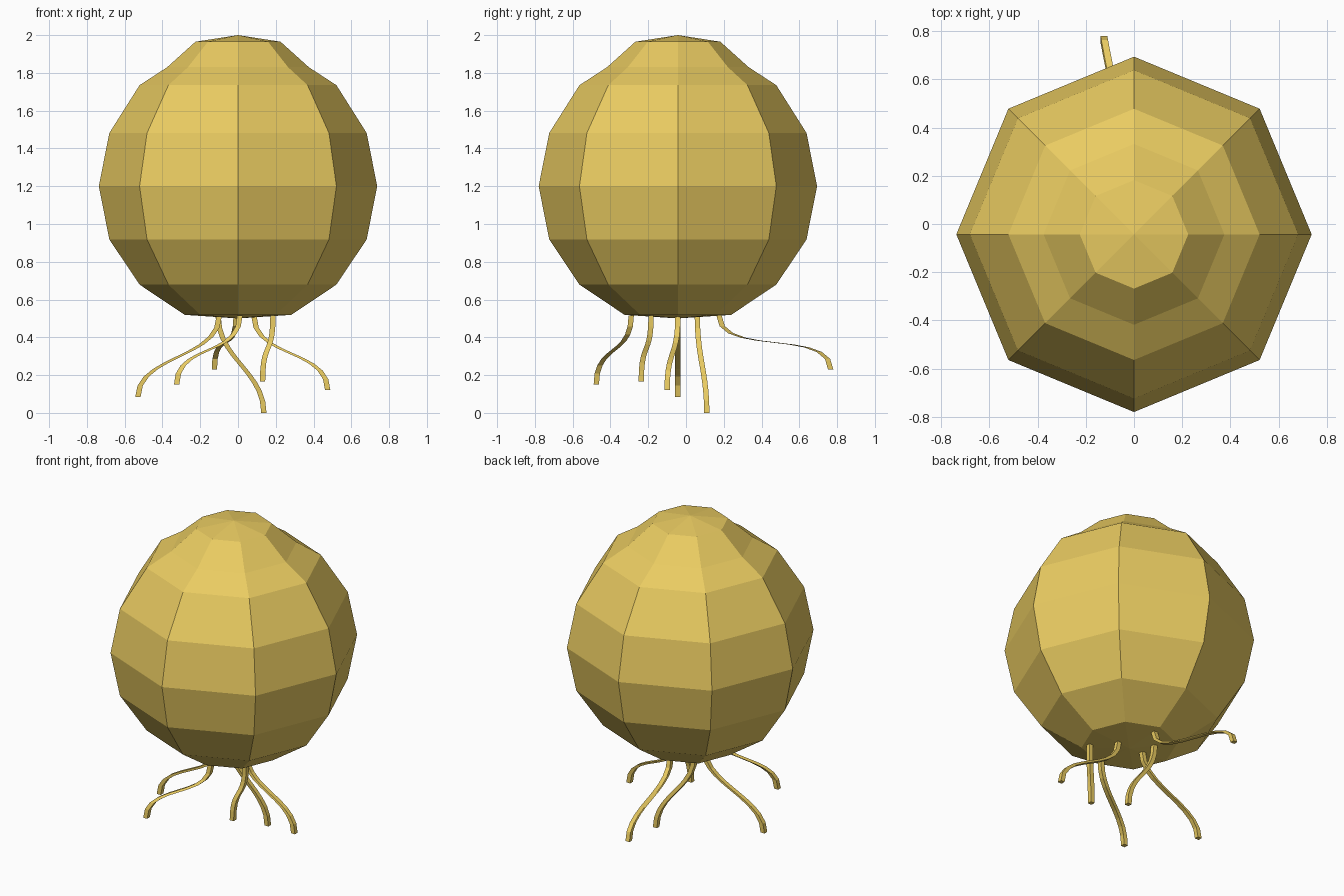
import bpy, bmesh, math
from mathutils import Vector

if "Cube" in bpy.data.objects:
    bpy.data.objects.remove(bpy.data.objects["Cube"])

gold = bpy.data.materials.new("gold")
gold.diffuse_color = (0.82, 0.60, 0.12, 1)
gold.use_nodes = True
gold.node_tree.nodes["Principled BSDF"].inputs["Base Color"].default_value = gold.diffuse_color

CENTER_Y = -0.043


def make_object(name, bm):
    bmesh.ops.recalc_face_normals(bm, faces=bm.faces)
    mesh = bpy.data.meshes.new(name)
    bm.to_mesh(mesh)
    bm.free()
    mesh.materials.append(gold)
    obj = bpy.data.objects.new(name, mesh)
    bpy.context.collection.objects.link(obj)
    return obj


def bridge(bm, a, b):
    n = len(a)
    for i in range(n):
        j = (i + 1) % n
        bm.faces.new((a[i], a[j], b[j], b[i]))


# Eight-sided rounded bell with a small cap on top
profile = [(0.282, 0.519), (0.521, 0.679), (0.681, 0.918), (0.737, 1.20),
           (0.681, 1.482), (0.521, 1.735), (0.375, 1.83), (0.225, 1.965)]
bm = bmesh.new()
rings = []
for r, z in profile:
    rings.append([bm.verts.new((r * math.cos(k * math.pi / 4),
                                CENTER_Y + r * math.sin(k * math.pi / 4), z))
                  for k in range(8)])
for a, b in zip(rings, rings[1:]):
    bridge(bm, a, b)
for ring, z in ((rings[0], 0.50), (rings[-1], 2.0)):
    pole = bm.verts.new((0, CENTER_Y, z))
    for k in range(8):
        bm.faces.new((ring[k], ring[(k + 1) % 8], pole))
make_object("bell", bm)


# Tentacle: level square sections swept along an S-curve with vertical ends
def tentacle(name, top, end, half=0.014, handle=0.22, steps=10):
    p0, p3 = Vector(top), Vector(end)
    p1 = p0 - Vector((0, 0, handle))
    p2 = p3 + Vector((0, 0, handle))
    bm = bmesh.new()
    sections = []
    for i in range(steps + 1):
        u = i / steps
        v = 1 - u
        p = v**3 * p0 + 3 * v * v * u * p1 + 3 * v * u * u * p2 + u**3 * p3
        sections.append([bm.verts.new(p + Vector((sx * half, sy * half, 0)))
                         for sx, sy in ((-1, -1), (1, -1), (1, 1), (-1, 1))])
    for a, b in zip(sections, sections[1:]):
        bridge(bm, a, b)
    bm.faces.new(sections[0])
    bm.faces.new(sections[-1])
    make_object(name, bm)


tentacle("left_tentacle", (-0.10, -0.043, 0.51), (-0.53, -0.043, 0.085))
tentacle("front_left_tentacle", (0.01, -0.29, 0.515), (-0.325, -0.475, 0.15))
tentacle("back_tentacle", (-0.01, 0.175, 0.515), (-0.125, 0.766, 0.23))
tentacle("front_right_tentacle", (0.185, -0.185, 0.515), (0.13, -0.237, 0.165))
tentacle("long_tentacle", (-0.105, 0.06, 0.51), (0.137, 0.11, 0.0))
tentacle("right_tentacle", (0.085, -0.043, 0.51), (0.475, -0.10, 0.12))
